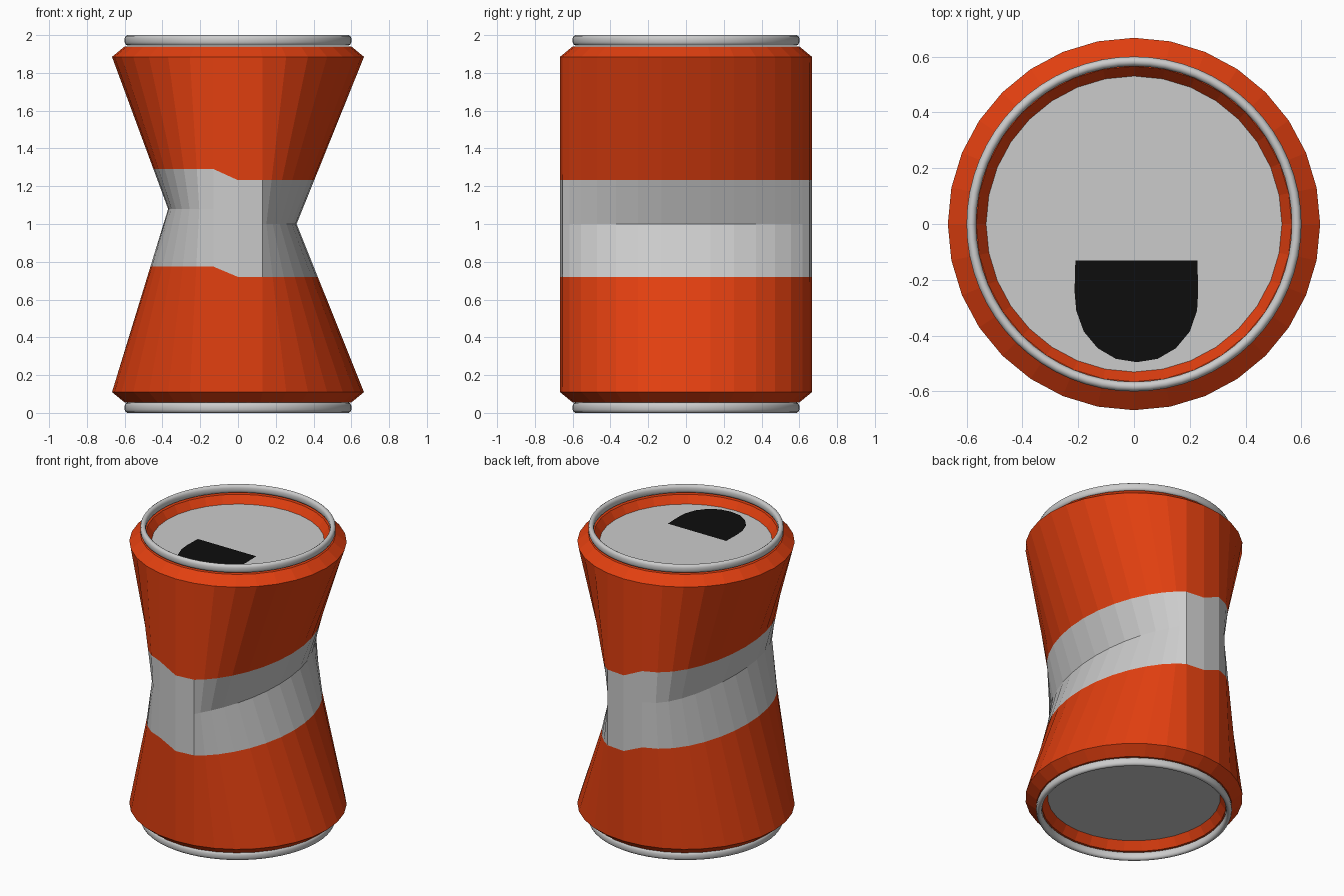
import bpy, bmesh, math

if "Cube" in bpy.data.objects:
    bpy.data.objects.remove(bpy.data.objects["Cube"])

N = 32
R = 0.667


def material(name, color):
    m = bpy.data.materials.new(name)
    m.diffuse_color = color
    m.use_nodes = True
    m.node_tree.nodes["Principled BSDF"].inputs["Base Color"].default_value = m.diffuse_color
    return m


orange = material("orange_paint", (0.76, 0.05, 0.005, 1))
black = material("black", (0.004, 0.004, 0.004, 1))


def finish(name, bm, mat=None):
    mesh = bpy.data.meshes.new(name)
    bm.to_mesh(mesh)
    bm.free()
    ob = bpy.data.objects.new(name, mesh)
    bpy.context.collection.objects.link(ob)
    if mat:
        mesh.materials.append(mat)
    return ob


def circle(r, z, n=N):
    return [(r * math.sin(2 * math.pi * i / n), -r * math.cos(2 * math.pi * i / n), z)
            for i in range(n)]


def loft(name, rings, mat=None, closed=False):
    bm = bmesh.new()
    vs = [[bm.verts.new(p) for p in ring] for ring in rings]
    pairs = list(zip(vs, vs[1:])) + ([(vs[-1], vs[0])] if closed else [])
    for a, b in pairs:
        n = len(a)
        for i in range(n):
            j = (i + 1) % n
            bm.faces.new((a[i], a[j], b[j], b[i]))
    return finish(name, bm, mat)


def plate(name, points, mat=None, down=False):
    bm = bmesh.new()
    f = bm.faces.new([bm.verts.new(p) for p in points])
    f.normal_update()
    if (f.normal.z < 0) != down:
        f.normal_flip()
    return finish(name, bm, mat)


def dent(p):
    """Push the sides of the waist inwards, keeping the depth in y."""
    x, y, _ = p
    x0 = R * math.sin(2 * math.pi / N)
    u = max(0, (abs(x) - x0) / (R - x0))
    if x > x0 + 0.01:
        return (x0 + 0.18 * u ** 1.5, y, 1.0)
    if x < -0.05:
        return (-(x0 + 0.24 * u ** 0.8), y, 1.08)
    return (x, y, 1.0)


def mix(a, b, t):
    return [tuple(p + (q - p) * t for p, q in zip(v, w)) for v, w in zip(a, b)]


# Crushed body rings
low, high = circle(R, 0.11), circle(R, 1.885)
waist = [dent(p) for p in circle(R, 1.0)]
band_low, band_high = mix(waist, low, 0.315), mix(waist, high, 0.262)

# Painted ends, including the neck and the recessed inner lip
loft("lower_body", [circle(0.53, 0.11), circle(0.565, 0.055), circle(0.6, 0.055),
                    low, band_low], orange)
loft("upper_body", [band_high, high, circle(0.6, 1.94), circle(0.565, 1.94),
                    circle(0.53, 1.89)], orange)

# Bare metal band around the waist
loft("middle_band", [band_low, waist, band_high])

# Recessed end discs
plate("lid", circle(0.53, 1.89))
plate("base", circle(0.53, 0.11), down=True)

# Rounded rims
for name, z in (("top_rim", 1.9725), ("bottom_rim", 0.0275)):
    section = []
    for k in range(12):
        a = 2 * math.pi * (k + 0.5) / 12
        c, s = math.cos(a), math.sin(a)
        section.append(circle(0.5825 + 0.018 * c, z + 0.0275 * math.copysign(abs(s) ** 0.7, s), 64))
    rim = loft(name, section[::1], closed=True)
    bpy.ops.object.select_all(action='DESELECT')
    rim.select_set(True)
    bpy.context.view_layer.objects.active = rim
    bpy.ops.object.shade_smooth_by_angle(angle=math.radians(50))

# Drinking hole
outline = [(-0.21, -0.13), (-0.213, -0.24), (-0.207, -0.31), (-0.18, -0.385), (-0.13, -0.445),
           (-0.065, -0.483), (0.01, -0.495), (0.085, -0.483), (0.15, -0.445), (0.2, -0.385),
           (0.226, -0.31), (0.23, -0.24), (0.227, -0.13)]
plate("drinking_hole", [(x, y, 1.894) for x, y in outline], black)
